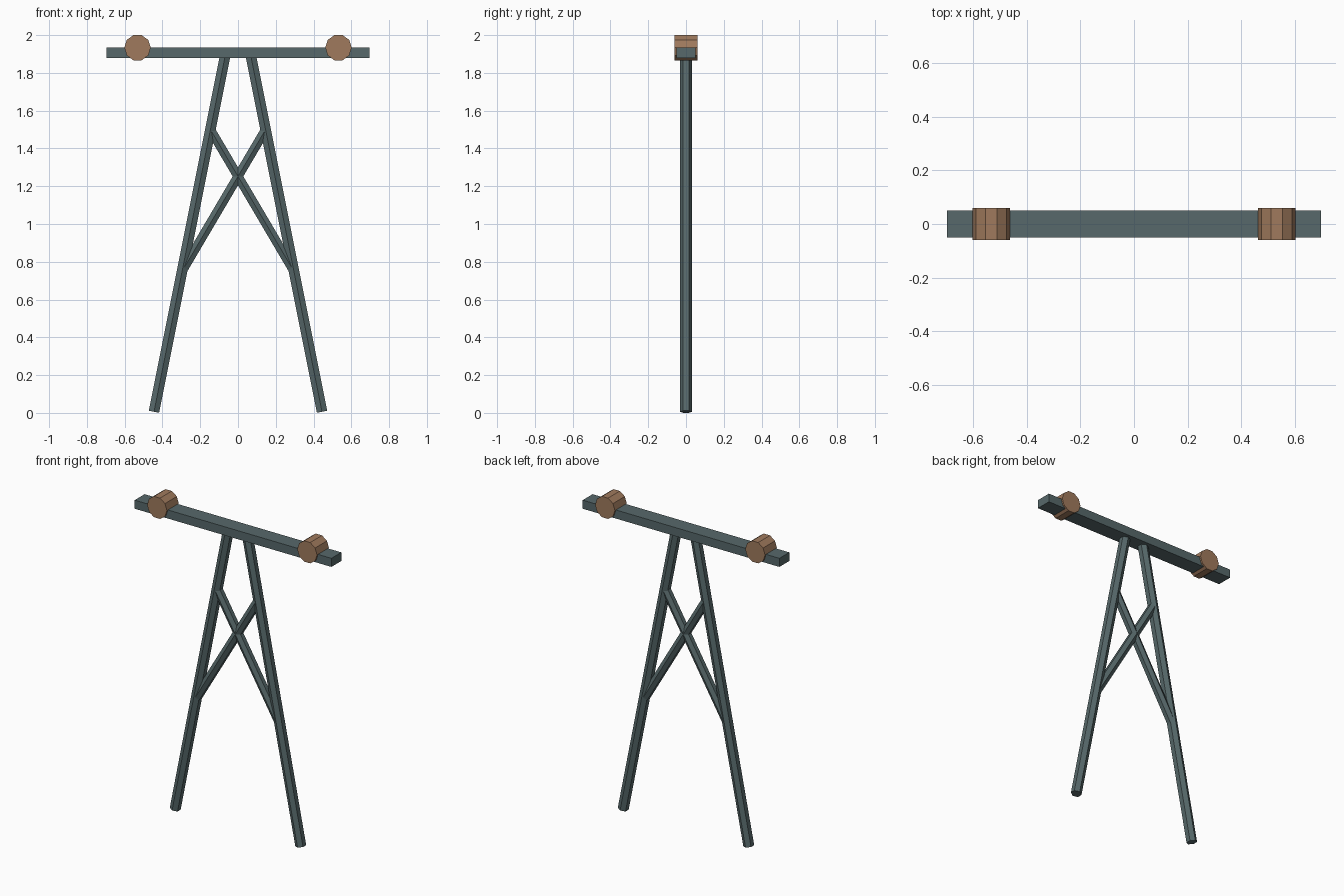
import bpy
import math
from mathutils import Vector, Matrix

default = bpy.data.objects.get("Cube")
if default:
    bpy.data.objects.remove(default, do_unlink=True)


def make_material(name, colour):
    mat = bpy.data.materials.new(name)
    mat.use_nodes = True
    mat.diffuse_color = colour
    mat.node_tree.nodes["Principled BSDF"].inputs["Base Color"].default_value = colour
    return mat


steel = make_material("slate steel", (0.095, 0.14, 0.145, 1))
wood = make_material("brown insulator", (0.35, 0.195, 0.11, 1))


def prism(name, start, end, radius, sides, side_axis, mat):
    """Straight prism between two points, one corner pointing along side_axis."""
    start, end, x = Vector(start), Vector(end), Vector(side_axis)
    z = (end - start).normalized()
    y = z.cross(x)
    bpy.ops.mesh.primitive_cylinder_add(vertices=sides, radius=radius,
                                        depth=(end - start).length)
    obj = bpy.context.object
    obj.name = name
    # The primitive's first corner lies on its local y axis
    turn = Matrix((-y, x, z)).transposed().to_4x4()
    obj.matrix_world = Matrix.Translation((start + end) / 2) @ turn
    obj.data.materials.append(mat)
    return obj


def leg_x(z):
    return 0.446 - 0.2 * z


# Crossbeam
bpy.ops.mesh.primitive_cube_add(size=1, location=(0, 0, 1.906))
beam = bpy.context.object
beam.name = "crossbeam"
beam.scale = (1.394, 0.1, 0.055)
beam.data.materials.append(steel)

for side, s in (("left", 1), ("right", -1)):
    # Sloping hexagonal leg
    prism(side + "_leg", (s * leg_x(0.006), 0, 0.006), (s * leg_x(1.9), 0, 1.9),
          0.032, 6, (0, 1, 0), steel)
    # Diagonal brace from this leg's top to the other leg's lower part
    prism(side + "_brace", (-s * leg_x(0.75), 0, 0.75), (s * leg_x(1.5), 0, 1.5),
          0.028, 6, (0, 1, 0), steel)
    # Ten-sided drum on the beam
    prism(side + "_drum", (s * 0.532, -0.06, 1.9334), (s * 0.532, 0.06, 1.9334),
          0.07, 10, (1, 0, 0), wood)
